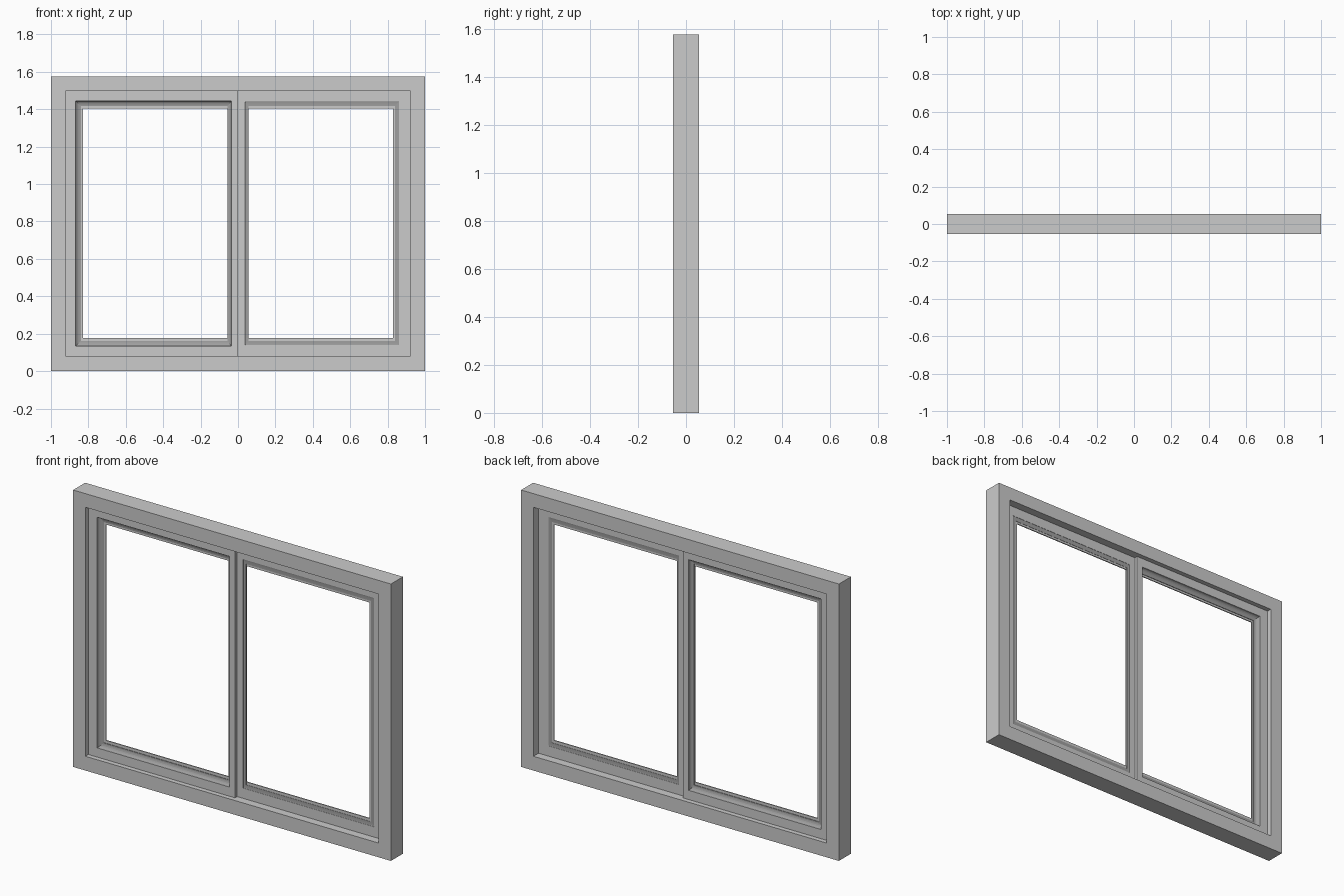
import bpy, bmesh, math

if "Cube" in bpy.data.objects:
    bpy.data.objects.remove(bpy.data.objects["Cube"])

DEPTH = 0.054      # half depth of the outer frame
HEIGHT = 1.575


def ring(name, sections, mat=None):
    """Rectangular ring: bridges a closed series of (x0, x1, z0, z1), y loops."""
    bm = bmesh.new()
    loops = []
    for (x0, x1, z0, z1), y in sections:
        loops.append([bm.verts.new((x, y, z))
                      for x, z in ((x0, z0), (x1, z0), (x1, z1), (x0, z1))])
    for i, a in enumerate(loops):
        b = loops[(i + 1) % len(loops)]
        for k in range(4):
            n = (k + 1) % 4
            bm.faces.new((a[k], a[n], b[n], b[k]))
    bmesh.ops.recalc_face_normals(bm, faces=bm.faces)
    me = bpy.data.meshes.new(name)
    bm.to_mesh(me)
    bm.free()
    ob = bpy.data.objects.new(name, me)
    bpy.context.collection.objects.link(ob)
    if mat:
        me.materials.append(mat)
    return ob


def flat_ring(name, outer, inner, half):
    return ring(name, [(outer, -half), (inner, -half), (inner, half), (outer, half)])


def lerp(a, b, t):
    return tuple(p + (q - p) * t for p, q in zip(a, b))


def gasket(name, outer, inner, y_out, y_in, mat, steps=5):
    """Seal with a concave curved face on both sides, narrowing to the glass line."""
    front = []
    for i in range(steps + 1):
        a = math.pi / 2 * i / steps
        front.append((lerp(outer, inner, 1 - math.cos(a)),
                      y_out + (y_in - y_out) * math.sin(a)))
    sections = [(r, -y) for r, y in front] + [(r, y) for r, y in reversed(front)]
    return ring(name, sections, mat)


rubber = bpy.data.materials.new("dark_rubber")
rubber.diffuse_color = (0.35, 0.35, 0.35, 1)
rubber.use_nodes = True
rubber.node_tree.nodes["Principled BSDF"].inputs["Base Color"].default_value = rubber.diffuse_color

# Outer frame and its thin central track lip
flat_ring("outer_frame", (-1, 1, 0, HEIGHT), (-0.922, 0.922, 0.081, 1.497), DEPTH)
flat_ring("track_lip", (-0.95, 0.95, 0.05, 1.53), (-0.829, 0.829, 0.177, 1.405), 0.003)

# Left sash: thick, proud of the right one on both sides
left_open = (-0.868, -0.036, 0.133, 1.445)
flat_ring("left_sash", (-0.94, 0, 0.06, 1.52), left_open, 0.027)
gasket("left_gasket", left_open, (-0.84, -0.055, 0.161, 1.417), 0.023, 0.006, rubber)

# Right sash: thin, set at mid depth
right_open = (0.038, 0.861, 0.139, 1.441)
flat_ring("right_sash", (-0.01, 0.94, 0.06, 1.52), right_open, 0.008)
gasket("right_gasket", right_open, (0.055, 0.84, 0.161, 1.417), 0.0065, 0.0045, rubber)
